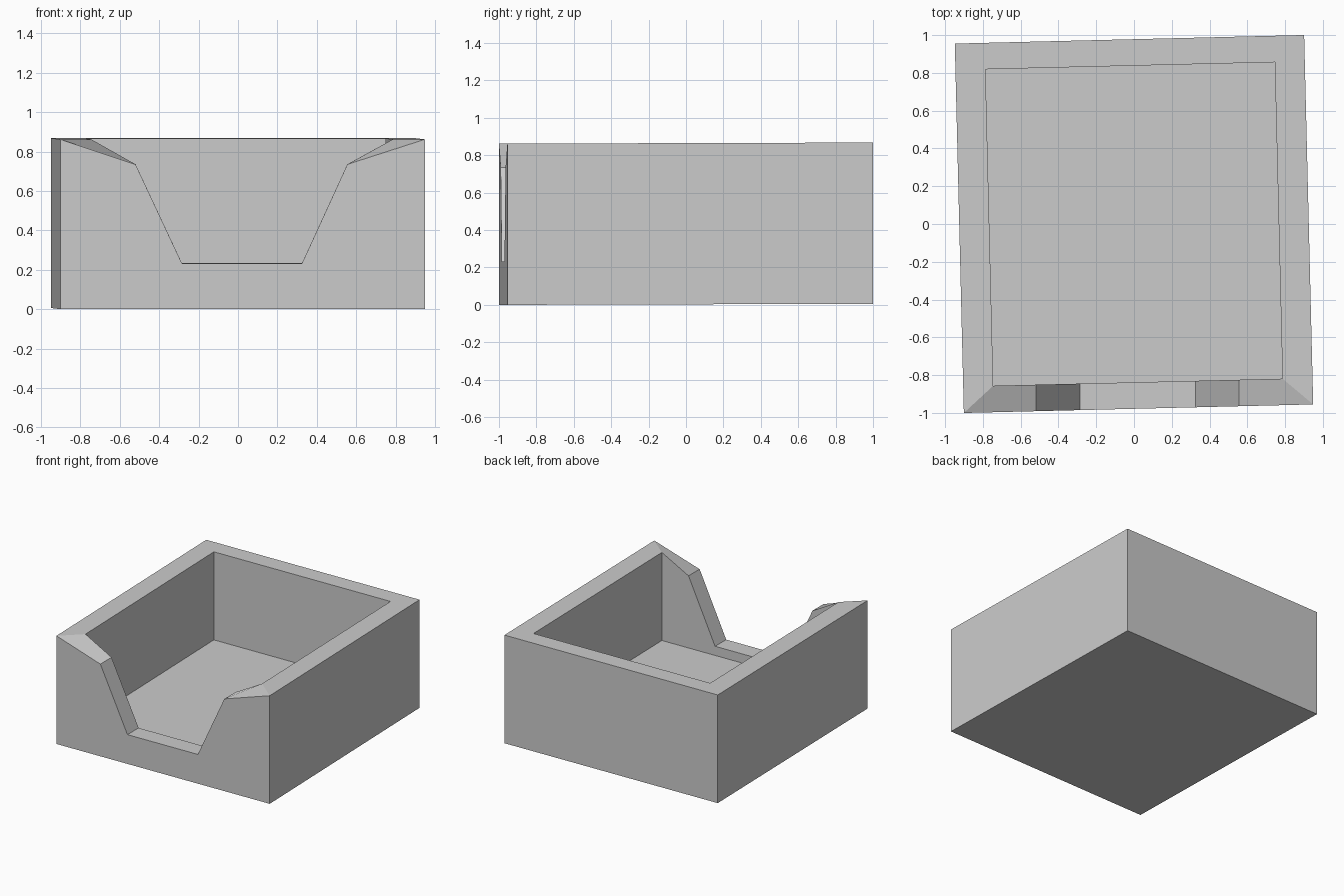
import bpy, bmesh, math
from mathutils import Matrix, Vector

cube = bpy.data.objects.get("Cube")
if cube:
    bpy.data.objects.remove(cube, do_unlink=True)

RIM, FLOOR = 0.862, 0.16
TURN = Matrix.Rotation(math.radians(1.4), 3, 'Z')
# Notch outline in the front wall (x, z)
NOTCH = [(-0.52, 0.735), (-0.285, 0.233), (0.325, 0.233), (0.555, 0.735)]

grey = bpy.data.materials.new("light grey")
grey.use_nodes = True
colour = (0.6, 0.6, 0.6, 1)
grey.diffuse_color = colour
grey.node_tree.nodes["Principled BSDF"].inputs["Base Color"].default_value = colour

bm = bmesh.new()


def shell(half_x, half_y, base):
    """Four walls and a base, with the notch in the front; returns the top ring."""
    corners = [TURN @ Vector((sx * half_x, sy * half_y, 0))
               for sx, sy in ((-1, -1), (1, -1), (1, 1), (-1, 1))]
    low = [bm.verts.new((c.x, c.y, base)) for c in corners]
    top = [bm.verts.new((c.x, c.y, RIM)) for c in corners]
    a, b = corners[:2]
    cut = []
    for x, z in NOTCH:
        p = a.lerp(b, (x - a.x) / (b.x - a.x))
        cut.append(bm.verts.new((x, p.y, z)))
    bm.faces.new(low)
    bm.faces.new([low[1], low[0], top[0], *cut, top[1]])
    for i in (1, 2, 3):
        j = (i + 1) % 4
        bm.faces.new([low[i], low[j], top[j], top[i]])
    return [top[0], *cut, *top[1:]]


# Outside walls, inside walls and the rim that joins them
outer = shell(0.925, 0.978, 0)
inner = shell(0.766, 0.838, FLOOR)
for i in range(len(outer)):
    j = (i + 1) % len(outer)
    bm.faces.new([outer[i], outer[j], inner[j], inner[i]])

# Slight lean towards the back
for v in bm.verts:
    v.co.z += 0.003 * (v.co.y + 1)
bmesh.ops.recalc_face_normals(bm, faces=bm.faces)

mesh = bpy.data.meshes.new("open_box")
bm.to_mesh(mesh)
bm.free()
mesh.materials.append(grey)
bpy.context.collection.objects.link(bpy.data.objects.new("open_box", mesh))
